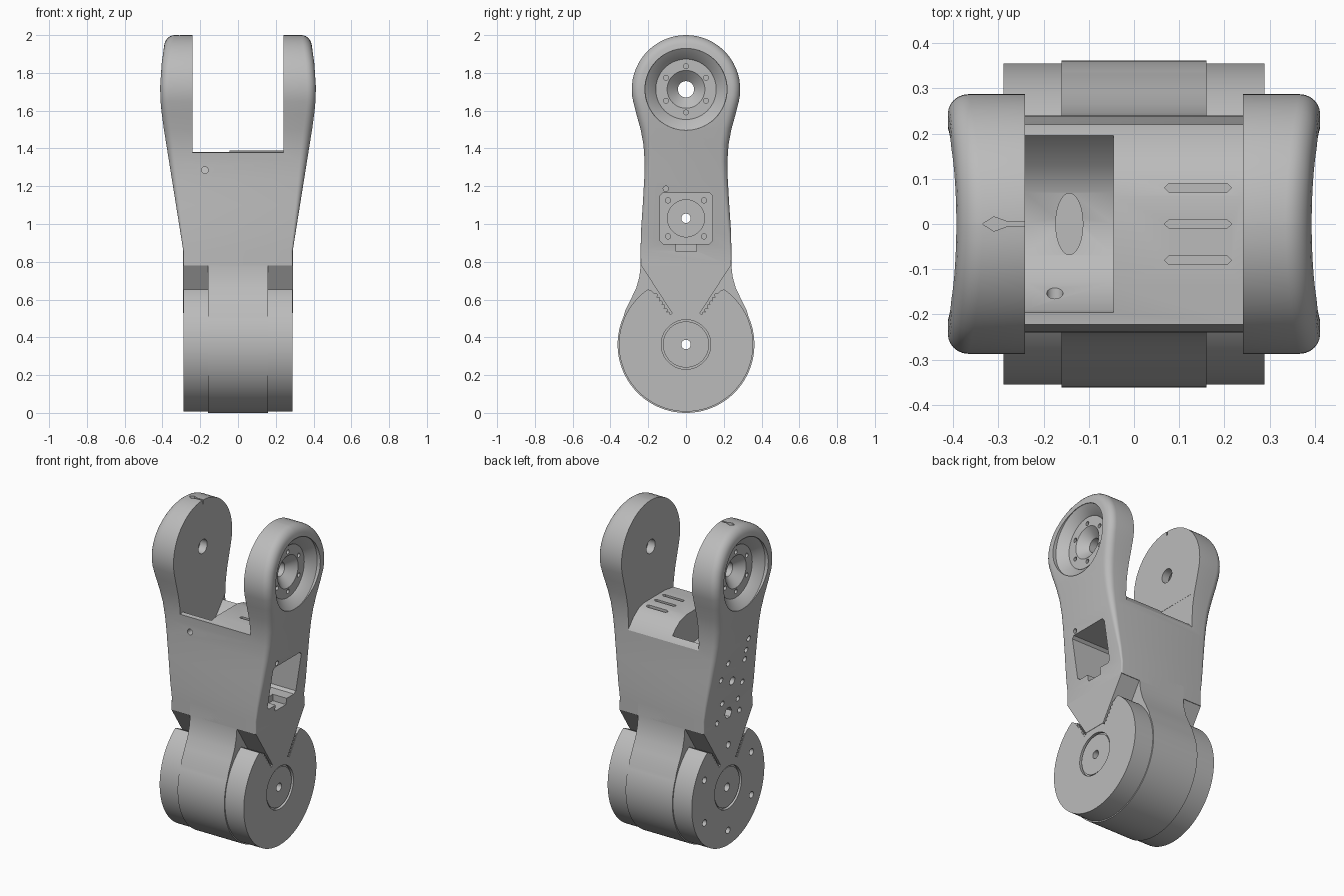
import bpy, bmesh
from math import sin, cos, pi, radians, hypot

old = bpy.data.objects.get("Cube")
if old:
    bpy.data.objects.remove(old)

grey = bpy.data.materials.new("satin grey")
grey.use_nodes = True
grey.diffuse_color = (0.5, 0.5, 0.5, 1)
grey.node_tree.nodes["Principled BSDF"].inputs["Base Color"].default_value = (0.5, 0.5, 0.5, 1)

HUB, TOP = 0.362, 1.713      # heights of the two pivots


def make(name, loops, ladder=False):
    """Skin a stack of closed loops; ladder caps suit a mirrored outline with a pole."""
    bm = bmesh.new()
    rings = [[bm.verts.new(p) for p in loop] for loop in loops]
    n = len(rings[0])
    for a, b in zip(rings, rings[1:]):
        for i in range(n):
            j = (i + 1) % n
            bm.faces.new((a[i], a[j], b[j], b[i]))
    for ring in (rings[0], rings[-1]):
        if ladder:
            for i in range(n // 2):
                quad = [ring[i], ring[i + 1], ring[n - 2 - i], ring[n - 1 - i]]
                bm.faces.new(list(dict.fromkeys(quad)))
        else:
            bm.faces.new(ring)
    bmesh.ops.recalc_face_normals(bm, faces=bm.faces)
    mesh = bpy.data.meshes.new(name)
    bm.to_mesh(mesh)
    bm.free()
    mesh.materials.append(grey)
    ob = bpy.data.objects.new(name, mesh)
    bpy.context.collection.objects.link(ob)
    return ob


def prism(name, pts, axis, a, b):
    place = {"x": lambda p, t: (t, p[0], p[1]),
             "y": lambda p, t: (p[0], t, p[1]),
             "z": lambda p, t: (p[0], p[1], t)}[axis]
    return make(name, [[place(p, t) for p in pts] for t in (a, b)])


def circle(u, v, r, n=64, rv=None):
    rv = rv or r
    return [(u + r * cos(2 * pi * i / n), v + rv * sin(2 * pi * i / n)) for i in range(n)]


def rect(u0, u1, v0, v1, c=0.0):
    if not c:
        return [(u0, v0), (u1, v0), (u1, v1), (u0, v1)]
    return [(u0 + c, v0), (u1 - c, v0), (u1, v0 + c), (u1, v1 - c),
            (u1 - c, v1), (u0 + c, v1), (u0, v1 - c), (u0, v0 + c)]


def turned(z, profile, side):
    """Cutter turned about the x axis from (radius, x) pairs."""
    return make("cutter", [[(side * x, y, h) for y, h in circle(0, z, r)] for r, x in profile])


def cut(target, cutter):
    cutter.hide_render = True
    mod = target.modifiers.new("cut", "BOOLEAN")
    mod.operation, mod.solver, mod.object = "DIFFERENCE", "EXACT", cutter
    bpy.context.view_layer.objects.active = target
    bpy.ops.object.modifier_apply(modifier=mod.name)
    bpy.data.objects.remove(cutter)


def lerp(table, z):
    for (z0, a), (z1, b) in zip(table, table[1:]):
        if z <= z1:
            return a + (b - a) * max(0, (z - z0) / (z1 - z0))
    return table[-1][1]


# Forked body: side outline lofted across the width with rounded outer edges
width = [(0.78, 0.29), (0.86, 0.29), (1.4, 0.376), (1.55, 0.4), (1.65, 0.411),
         (1.73, 0.412), (1.85, 0.404), (1.95, 0.39), (2.0, 0.38)]
outline = [(0.24, 0.78), (0.24, 0.86), (0.239, 0.95), (0.229, 1.1), (0.221, 1.24),
           (0.219, 1.33), (0.225, 1.42), (0.24, 1.5), (0.262, 1.58)]
outline += [(0.287 * cos(radians(a)), TOP + 0.287 * sin(radians(a))) for a in range(-13, 90, 6)]
outline.append((0, TOP + 0.287))


def body_loop(t, side):
    pts = []
    for i, (y, z) in enumerate(outline):
        a, b = outline[max(i - 1, 0)], outline[min(i + 1, len(outline) - 1)]
        ty, tz = b[0] - a[0], b[1] - a[1]
        if y == 0:
            ty, tz = -1, 0
        size = hypot(ty, tz)
        fillet = lerp([(0.8, 0.006), (1.45, 0.045)], z)
        inset = fillet * (1 - cos(t))
        y, z = y - inset * tz / size, z + inset * ty / size
        pts.append((side * (lerp(width, z) - fillet * (1 - sin(t))), y, z))
    return pts + [(x, -y, z) for x, y, z in reversed(pts[:-1])]


turns = [i * pi / 12 for i in range(7)]
body = make("forked_body", [body_loop(t, -1) for t in reversed(turns)]
            + [body_loop(t, 1) for t in turns], ladder=True)

# Gap between the arms, with a crowned deck falling to the back
gap = [(-0.4, 1.378), (-0.22, 1.378), (-0.14, 1.39), (0.06, 1.39), (0.12, 1.375),
       (0.17, 1.34), (0.21, 1.295), (0.24, 1.25), (0.4, 1.23), (0.4, 2.2), (-0.4, 2.2)]
cut(body, prism("cutter", gap, "x", -0.241, 0.241))

# Cable pocket, its passage and the side hole
pocket = [(-0.21, 1.5), (-0.19, 1.34), (-0.13, 1.25), (-0.07, 1.205), (0, 1.19),
          (0.07, 1.2), (0.13, 1.23), (0.212, 1.33), (0.212, 1.5)]
cut(body, prism("cutter", pocket, "x", -0.242, -0.045))
cut(body, prism("cutter", circle(-0.143, 0, 0.03, 32, 0.068), "z", 1.1, 1.3))
cut(body, prism("cutter", circle(-0.175, 1.285, 0.018, 24), "y", -0.4, -0.12))

# Deck slots
for y in (-0.08, 0, 0.08):
    slot = [(0.067, y), (0.078, y - 0.01), (0.205, y - 0.01),
            (0.216, y), (0.205, y + 0.01), (0.078, y + 0.01)]
    cut(body, prism("cutter", slot, "z", 1.37, 1.45))

# Index mark on top of one arm
mark = [(-0.335, 0), (-0.31, 0.016), (-0.28, 0.005), (-0.2, 0.005),
        (-0.2, -0.005), (-0.28, -0.005), (-0.31, -0.016)]
cut(body, prism("cutter", mark, "z", 1.975, 2.1))

# Dished bearing seats with a ring of screw holes on each arm
seat = [(0.219, 0.5), (0.217, 0.39), (0.165, 0.35), (0.16, 0.342), (0.1, 0.342),
        (0.043, 0.29), (0.043, 0.1)]
for side in (-1, 1):
    cut(body, turned(TOP, seat, side))
    for k in range(6):
        a = radians(90 + 60 * k)
        hole = circle(0.122 * cos(a), TOP + 0.122 * sin(a), 0.013, 16)
        cut(body, prism("cutter", hole, "x", side * 0.31, side * 0.4))

# Motor window with its cable tab, flange recess and corner screws
cut(body, prism("cutter", rect(-0.137, 0.14, 0.895, 1.165, 0.015), "x", 0.0, 0.5))
cut(body, prism("cutter", rect(-0.053, 0.055, 0.855, 0.9), "x", 0.2, 0.5))
cut(body, prism("cutter", circle(0, 1.03, 0.098), "x", -0.03, 0.1))
cut(body, prism("cutter", circle(0, 1.03, 0.025, 24), "x", -0.5, 0.1))
cut(body, prism("cutter", circle(-0.107, 1.187, 0.014, 16), "x", 0.25, 0.5))
for y in (-0.095, 0.095):
    for z in (0.935, 1.125):
        cut(body, prism("cutter", circle(y, z, 0.014, 16), "x", -0.03, 0.1))
flange = make("window_flange", [[(x, y, z) for y, z in circle(0, 1.03, r)]
              for r, x in ((0.115, -0.01), (0.115, 0.012), (0.09, 0.012), (0.09, -0.01))])
cut(flange, prism("cutter", circle(0, 1.03, 0.089), "x", -0.1, 0.1))

# Screw holes in the plain side of the body
screws = [(0.11, 0.8), (-0.11, 0.8), (0.07, 0.91), (-0.11, 0.98), (0.12, 1.08),
          (-0.09, 0.88), (0.07, 1.17), (-0.1, 1.13), (-0.1, 1.19), (-0.11, 1.26)]
for y, z in screws:
    cut(body, prism("cutter", circle(y, z, 0.017, 16), "x", -0.5, -0.25))
cut(body, prism("cutter", circle(0, 0.825, 0.035, 6), "x", -0.5, -0.2))

# Centre drum flaring up into the body
neck = [(0.24, 0.86), (0.24, 0.78), (0.247, 0.72), (0.264, 0.66), (0.293, 0.6), (0.322, 0.54)]
arc = [(0.362 * cos(radians(a)), HUB + 0.362 * sin(radians(a))) for a in range(24, -91, -3)]
right = neck + arc
drum = prism("centre_drum", right + [(-y, z) for y, z in reversed(right[:-1])], "x", -0.16, 0.16)

# Side discs with slots either side of the wedge
discs = prism("side_discs", circle(0, HUB, 0.355, 120), "x", -0.288, 0.288)
slot = [(0.26, 0.82), (0.07, 0.53), (0.09, 0.515), (0.165, 0.63), (0.185, 0.648),
        (0.205, 0.655), (0.225, 0.66), (0.31, 0.82)]
for side in (-1, 1):
    for s in (-1, 1):
        cut(discs, prism("cutter", [(s * y, z) for y, z in slot], "x", side * 0.155, side * 0.4))

# Wedge joining the body to the discs
wedge = prism("body_wedge", [(-0.24, 0.785), (-0.075, 0.53), (0.075, 0.53), (0.24, 0.785)],
              "x", -0.29, 0.29)

# Hub seats, axle bore and disc screws
for side in (-1, 1):
    cut(discs, turned(HUB, [(0.131, 0.4), (0.131, 0.27), (0.02, 0.27)], side))
    cap = prism("hub_cap", circle(0, HUB, 0.122), "x", side * 0.25, side * 0.281)
    cut(cap, prism("cutter", circle(0, HUB, 0.025, 24), "x", -0.5, 0.5))
for part in (discs, drum):
    cut(part, prism("cutter", circle(0, HUB, 0.025, 24), "x", -0.5, 0.5))
for k in range(6):
    a = radians(90 + 60 * k)
    hole = circle(0.265 * cos(a), HUB + 0.265 * sin(a), 0.02, 20)
    for part in (discs, wedge):
        cut(part, prism("cutter", hole, "x", -0.4, -0.24))

# Small teeth along the slots
for side in (-1, 1):
    for s in (-1, 1):
        for k in range(6):
            y, z = 0.095 + 0.013 * k, 0.525 + 0.0195 * k
            prism("slot_tooth", circle(s * y, z, 0.011, 10), "x", side * 0.15, side * 0.287)

# Smooth curved surfaces while keeping hard edges
for ob in bpy.context.scene.objects:
    ob.select_set(ob.type == "MESH" and grey.name in ob.data.materials)
bpy.context.view_layer.objects.active = body
bpy.ops.object.shade_smooth_by_angle(angle=radians(28))
